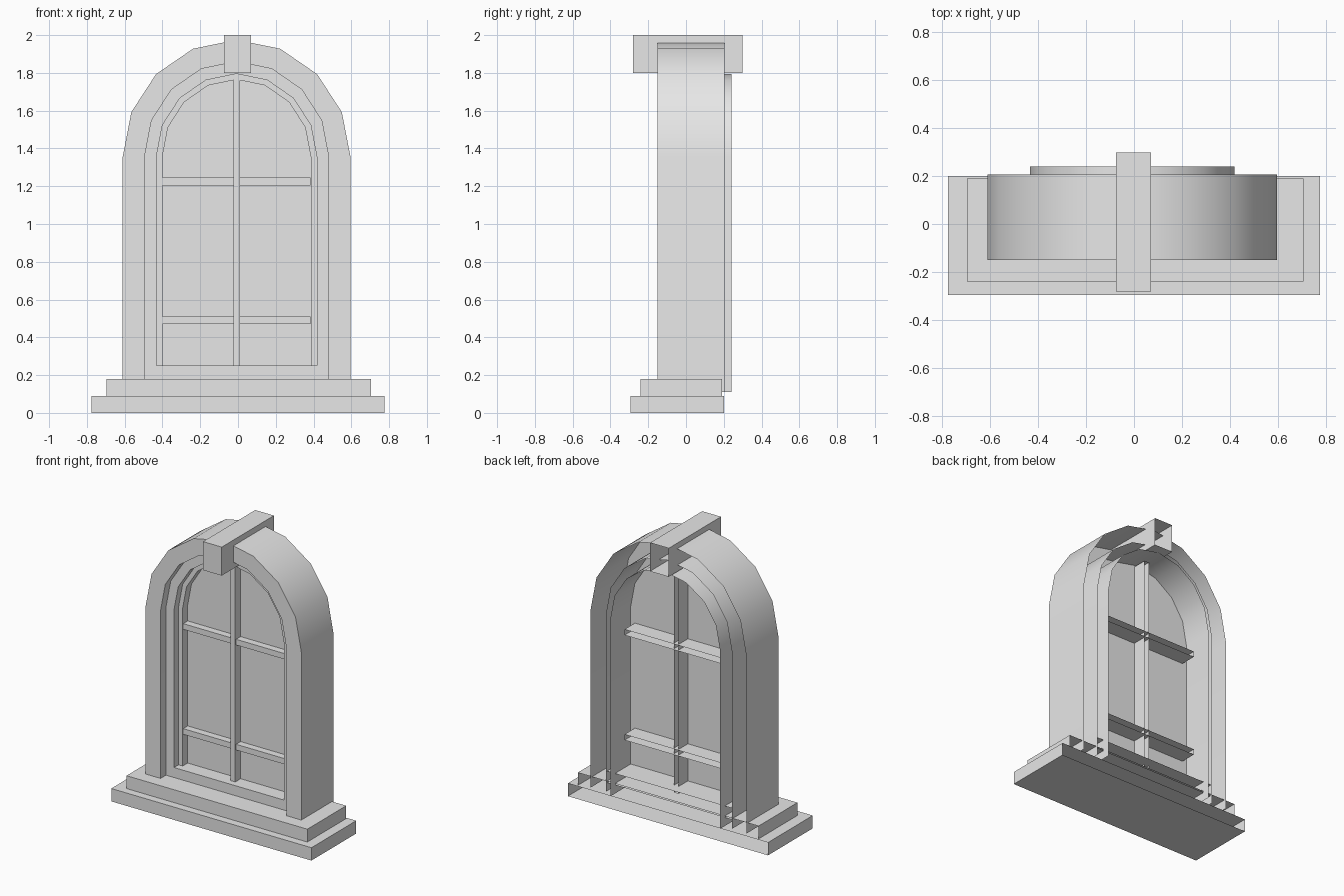
import bpy, bmesh, math
from mathutils import Matrix, Vector

old = bpy.data.objects.get("Cube")
if old:
    bpy.data.objects.remove(old, do_unlink=True)

stone = bpy.data.materials.new("light_grey")
stone.use_nodes = True
GREY = (0.8, 0.8, 0.8, 1)
stone.diffuse_color = GREY
stone.node_tree.nodes["Principled BSDF"].inputs["Base Color"].default_value = GREY

CENTRE = -0.0075   # the arches sit slightly off centre
SPRING = 1.355     # height where the curves begin
BOTTOM = 0.11      # jambs run down into the steps


def finish(name, bm, smooth=False):
    mesh = bpy.data.meshes.new(name)
    bm.to_mesh(mesh)
    bm.free()
    mesh.materials.append(stone)
    obj = bpy.data.objects.new(name, mesh)
    bpy.context.collection.objects.link(obj)
    if smooth:
        bpy.ops.object.select_all(action="DESELECT")
        obj.select_set(True)
        bpy.context.view_layer.objects.active = obj
        bpy.ops.object.shade_smooth_by_angle(angle=math.radians(30))
    return obj


def open_box(name, x, y, z):
    """Box without a back face, given by its ranges."""
    bm = bmesh.new()
    size = Vector((x[1] - x[0], y[1] - y[0], z[1] - z[0]))
    mid = Vector((x[0] + x[1], y[0] + y[1], z[0] + z[1])) / 2
    bmesh.ops.create_cube(bm, size=1, matrix=Matrix.Translation(mid) @ Matrix.Diagonal(size.to_4d()))
    bm.normal_update()
    back = [f for f in bm.faces if f.normal.y > 0.9]
    bmesh.ops.delete(bm, geom=back, context="FACES")
    return finish(name, bm)


def arch_line(bm, half, rise, y):
    """Jamb, half ellipse in eight steps, jamb."""
    pts = [(-half, BOTTOM)]
    for i in range(9):
        a = math.pi * (1 - i / 8)
        pts.append((half * math.cos(a), SPRING + rise * math.sin(a)))
    pts.append((half, BOTTOM))
    return [bm.verts.new((CENTRE + px, y, pz)) for px, pz in pts]


def arch_shell(name, rings):
    """Skin neighbouring arch lines into an open-backed moulding."""
    bm = bmesh.new()
    lines = [arch_line(bm, *r) for r in rings]
    for a, b in zip(lines, lines[1:]):
        for i in range(len(a) - 1):
            bm.faces.new((a[i], b[i], b[i + 1], a[i + 1]))
    return finish(name, bm, smooth=True)


# Half width and rise of each nested arch
OUTER, MIDDLE, INNER, GLASS = (0.603, 0.62), (0.4875, 0.505), (0.425, 0.44), (0.393, 0.41)
PANE_Y = 0.015

# Nested mouldings stepping back towards the pane
arch_shell("outer_arch", [(*OUTER, 0.205), (*OUTER, -0.15), (*MIDDLE, -0.15), (*MIDDLE, 0.2)])
arch_shell("middle_frame", [(*MIDDLE, -0.09), (*INNER, -0.09), (*INNER, 0.24)])
arch_shell("sash_frame", [(*INNER, -0.04), (*GLASS, -0.04), (*GLASS, PANE_Y)])

# Window pane
bm = bmesh.new()
bm.faces.new(list(reversed(arch_line(bm, *INNER, PANE_Y))))
finish("window_pane", bm)

# Glazing bars
open_box("upright_bar", (-0.025, 0.01), (-0.045, 0.12), (0.2, 1.78))
for label, low in (("lower", 0.47), ("upper", 1.205)):
    open_box(label + "_cross_bar", (-0.4, 0.385), (-0.035, 0.13), (low, low + 0.04))

# Steps, inner sill and keystone
open_box("bottom_step", (-0.775, 0.775), (-0.295, 0.2), (0, 0.09))
open_box("top_step", (-0.695, 0.705), (-0.24, 0.19), (0.09, 0.18))
open_box("inner_sill", (-0.495, 0.48), (-0.09, 0.19), (0.17, 0.25))
open_box("keystone", (-0.075, 0.07), (-0.28, 0.298), (1.8, 2))
